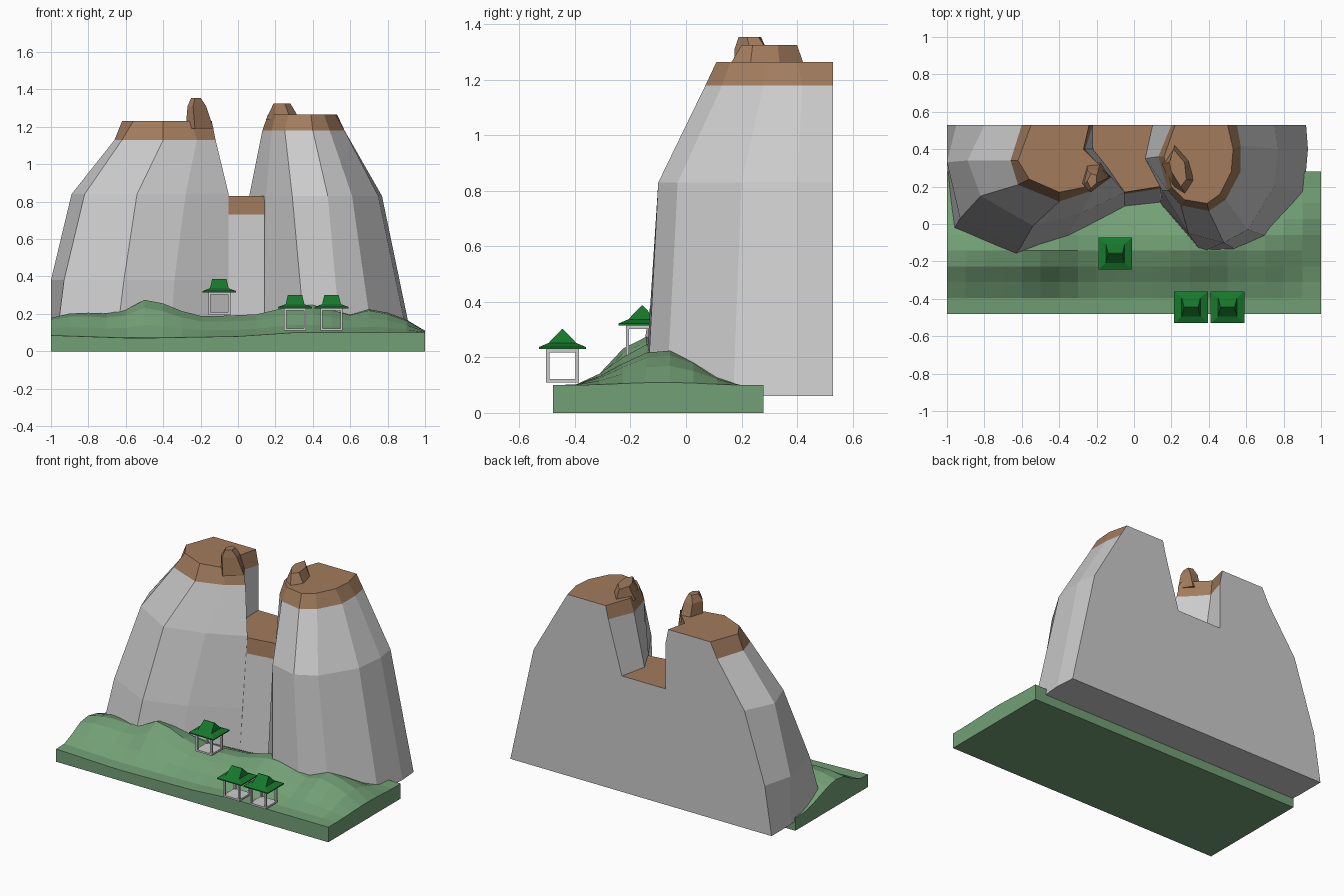
import bpy, bmesh, math
from mathutils import Vector

if "Cube" in bpy.data.objects:
    bpy.data.objects.remove(bpy.data.objects["Cube"])


def material(name, rgb):
    m = bpy.data.materials.new(name)
    m.diffuse_color = (*rgb, 1)
    m.use_nodes = True
    m.node_tree.nodes["Principled BSDF"].inputs["Base Color"].default_value = m.diffuse_color
    return m


BROWN = material("brown_earth", (0.36, 0.20, 0.11))
GRASS = material("grass", (0.17, 0.35, 0.18))
ROOF = material("green_roof", (0.008, 0.19, 0.025))


def finish(bm, name, mats=()):
    bmesh.ops.recalc_face_normals(bm, faces=bm.faces[:])
    me = bpy.data.meshes.new(name)
    bm.to_mesh(me)
    bm.free()
    for m in mats:
        me.materials.append(m)
    ob = bpy.data.objects.new(name, me)
    bpy.context.collection.objects.link(ob)
    return ob


def loft(name, rings, mats=(), brown_above=None):
    """Closed solid through (z, [(x, y), ...]) rings; the cut back stays grey."""
    bm = bmesh.new()
    vs = [[bm.verts.new((x, y, z)) for x, y in pts] for z, pts in rings]
    n = len(vs[0])
    for a, b in zip(vs, vs[1:]):
        for i in range(n):
            j = (i + 1) % n
            bm.faces.new((a[i], a[j], b[j], b[i]))
    bm.faces.new(vs[0][::-1])
    bm.faces.new(vs[-1])
    bmesh.ops.recalc_face_normals(bm, faces=bm.faces[:])
    if brown_above is not None:
        for f in bm.faces:
            is_back = min(v.co.y for v in f.verts) > 0.52
            if f.calc_center_median().z > brown_above and not is_back:
                f.material_index = 1
    return finish(bm, name, mats)


# left mountain
loft("left_mountain", [
    (0.06, [(-1, .53), (-1, .33), (-.97, -.04), (-.65, -.18), (-.36, -.08),
            (-.05, .09), (-.14, .3), (-.22, .4), (-.22, .53)]),
    (0.38, [(-.95, .53), (-1, .33), (-.93, .03), (-.61, -.13), (-.34, -.04),
            (-.05, .12), (-.14, .3), (-.22, .4), (-.22, .53)]),
    (0.84, [(-.8, .53), (-.89, .34), (-.82, .15), (-.54, -.01), (-.28, .06),
            (-.05, .17), (-.14, .3), (-.22, .4), (-.22, .53)]),
    (1.13, [(-.60, .53), (-.66, .34), (-.62, .21), (-.4, .12), (-.22, .18),
            (-.12, .25), (-.2, .33), (-.26, .4), (-.22, .53)]),
    (1.23, [(-.55, .53), (-.62, .34), (-.56, .24), (-.4, .17), (-.25, .2),
            (-.14, .26), (-.2, .33), (-.27, .4), (-.24, .53)]),
], (None, BROWN), 1.15)

# right mountain
loft("right_mountain", [
    (0.06, [(.1, .53), (.06, .35), (.14, .11), (.36, -.15), (.55, -.14),
            (.72, -.07), (.91, .17), (.93, .4), (.92, .53)]),
    (0.83, [(.1, .53), (.06, .35), (.15, .18), (.29, -.05), (.48, -.1),
            (.61, -.03), (.75, .2), (.77, .4), (.75, .53)]),
    (1.18, [(.2, .53), (.13, .36), (.18, .18), (.25, .1), (.4, .07),
            (.49, .13), (.57, .28), (.57, .42), (.55, .53)]),
    (1.265, [(.22, .53), (.16, .36), (.2, .2), (.27, .13), (.39, .11),
             (.46, .16), (.52, .28), (.53, .4), (.5, .53)]),
], (None, BROWN), 1.2)

# saddle between the mountains
loft("saddle", [
    (0.06, [(-.24, .53), (-.24, .15), (-.05, .09), (.14, .11), (.2, .2), (.2, .53)]),
    (0.73, [(-.24, .53), (-.24, .2), (-.05, .16), (.14, .19), (.2, .2), (.2, .53)]),
    (0.83, [(-.24, .53), (-.24, .2), (-.05, .17), (.14, .2), (.2, .22), (.2, .53)]),
], (None, BROWN), 0.75)

# summit boulders
loft("left_boulder", [
    (1.19, [(-.28, .22), (-.23, .17), (-.13, .25), (-.18, .33), (-.25, .32)]),
    (1.31, [(-.27, .21), (-.24, .175), (-.17, .23), (-.19, .29), (-.25, .29)]),
    (1.355, [(-.25, .23), (-.23, .19), (-.2, .22), (-.2, .26), (-.23, .27)]),
], (BROWN,))
loft("right_boulder", [
    (1.24, [(.15, .32), (.2, .2), (.28, .15), (.33, .23), (.3, .34), (.22, .43)]),
    (1.325, [(.19, .33), (.2, .28), (.25, .2), (.28, .24), (.27, .33), (.21, .4)]),
], (BROWN,))


# terrain
def interp(table, x):
    for (x0, z0), (x1, z1) in zip(table, table[1:]):
        if x <= x1:
            return z0 + (z1 - z0) * (x - x0) / (x1 - x0)
    return table[-1][1]


RIDGE = [(-1, .18), (-.87, .21), (-.64, .2), (-.5, .275), (-.37, .25), (-.25, .19),
         (-.1, .19), (.1, .2), (.36, .265), (.6, .2), (.73, .235), (.9, .17), (1, .11)]
FRONT = [(-1, .085), (-.55, .07), (0, .08), (.3, .1), (1, .1)]


def height(x, y):
    centre = -0.12 + 0.05 * x
    t = (y + 0.42) / (centre + 0.42) if y < centre else (0.22 - y) / (0.22 - centre)
    t = max(0, min(1, t))
    t = t * t * (3 - 2 * t)
    low = interp(FRONT, x)
    return low + (interp(RIDGE, x) - low) * t


NX, NY = 20, 9
bm = bmesh.new()
top = [[None] * (NY + 1) for _ in range(NX + 1)]
for i in range(NX + 1):
    for j in range(NY + 1):
        x, y = -1 + 2 * i / NX, -0.48 + 0.76 * j / NY
        top[i][j] = bm.verts.new((x, y, height(x, y)))
for i in range(NX):
    for j in range(NY):
        bm.faces.new((top[i][j], top[i + 1][j], top[i + 1][j + 1], top[i][j + 1]))
rim = ([top[i][0] for i in range(NX)] + [top[NX][j] for j in range(NY)]
       + [top[i][NY] for i in range(NX, 0, -1)] + [top[0][j] for j in range(NY, 0, -1)])
low = [bm.verts.new((v.co.x, v.co.y, 0)) for v in rim]
for k in range(len(rim)):
    m = (k + 1) % len(rim)
    bm.faces.new((rim[k], low[k], low[m], rim[m]))
bm.faces.new(low[::-1])
finish(bm, "grassy_base", (GRASS,))


# open pavilions
def add_box(bm, c, s):
    r = bmesh.ops.create_cube(bm, size=1)
    for v in r["verts"]:
        v.co = Vector(c) + Vector((v.co.x * s[0], v.co.y * s[1], v.co.z * s[2]))


def pavilion(name, cx, cy, z):
    bm = bmesh.new()
    t, r, h = 0.012, 0.053, 0.12
    add_box(bm, (cx, cy, z + t / 2), (0.118, 0.118, t))
    for sx in (-1, 1):
        for sy in (-1, 1):
            add_box(bm, (cx + sx * r, cy + sy * r, z + h / 2), (t, t, h))
        add_box(bm, (cx + sx * r, cy, z + h - t / 2), (t, 0.118, t))
        add_box(bm, (cx, cy + sx * r, z + h - t / 2), (0.118, t, t))
    finish(bm, name + "_frame")

    def rect(a, b):
        return [(cx - a, cy - b), (cx + a, cy - b), (cx + a, cy + b), (cx - a, cy + b)]
    # flared eaves, then a gable with a long ridge
    loft(name + "_roof", [(z + .12, rect(.09, .085)), (z + .127, rect(.09, .085)),
                          (z + .142, rect(.05, .05)), (z + .192, rect(.038, .002))],
         (ROOF,))


pavilion("upper_pavilion", -0.10, -0.158, 0.195)
pavilion("lower_pavilion_left", 0.305, -0.445, 0.11)
pavilion("lower_pavilion_right", 0.50, -0.445, 0.11)
